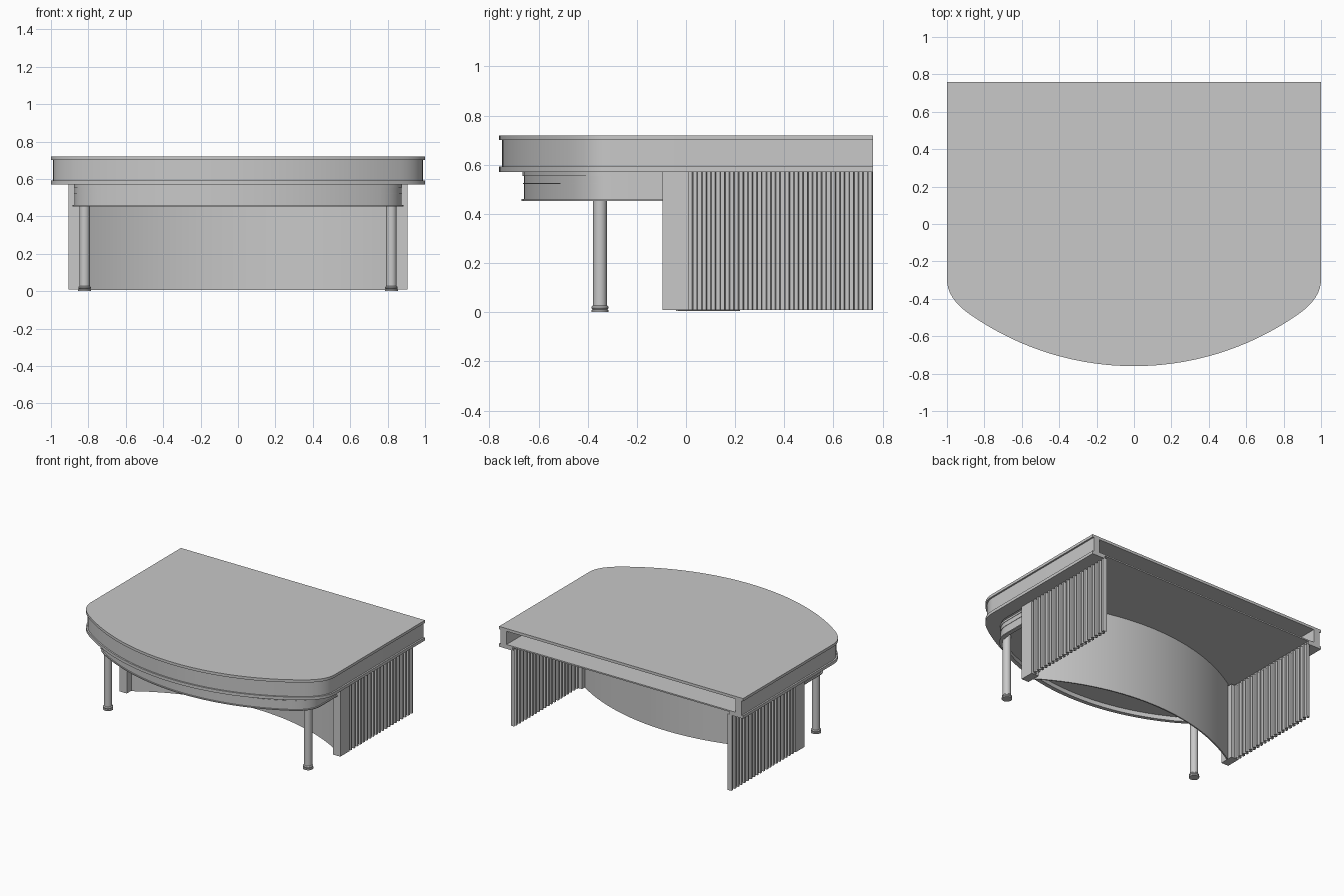
import bpy
import bmesh
import math

cube = bpy.data.objects.get("Cube")
if cube:
    bpy.data.objects.remove(cube, do_unlink=True)

GREY = (0.58, 0.58, 0.58, 1)
grey = bpy.data.materials.new("plain grey")
grey.use_nodes = True
grey.diffuse_color = GREY
grey.node_tree.nodes["Principled BSDF"].inputs["Base Color"].default_value = GREY

BACK = 0.76


def finish(name, bm):
    bmesh.ops.recalc_face_normals(bm, faces=bm.faces)
    mesh = bpy.data.meshes.new(name)
    bm.to_mesh(mesh)
    bm.free()
    mesh.materials.append(grey)
    obj = bpy.data.objects.new(name, mesh)
    bpy.context.collection.objects.link(obj)
    bpy.ops.object.select_all(action="DESELECT")
    obj.select_set(True)
    bpy.context.view_layer.objects.active = obj
    bpy.ops.object.shade_smooth_by_angle(angle=math.radians(30))
    return obj


def bow_outline(w, front, back, radius=1.53, steps=16):
    """Open outline: straight sides, rounded corners and a bowed front."""
    def bow(x):
        return front + radius - math.sqrt(radius ** 2 - x ** 2)
    xe = w - 0.12
    slope = xe / math.sqrt(radius ** 2 - xe ** 2)
    start, ctrl = (xe, bow(xe)), (w, bow(xe) + 0.12 * slope)
    end = (w, ctrl[1] + 0.1)
    half = [(xe * i / steps, bow(xe * i / steps)) for i in range(steps)]
    for i in range(9):
        t = i / 8
        half.append(tuple((1 - t) ** 2 * a + 2 * t * (1 - t) * b + t * t * c
                          for a, b, c in zip(start, ctrl, end)))
    half.append((w, back))
    return [(-x, y) for x, y in reversed(half[1:])] + half


def prism(name, outline, z0, z1):
    bm = bmesh.new()
    face = bm.faces.new([bm.verts.new((x, y, z0)) for x, y in outline])
    res = bmesh.ops.extrude_face_region(bm, geom=[face], use_keep_orig=True)
    verts = [g for g in res["geom"] if isinstance(g, bmesh.types.BMVert)]
    bmesh.ops.translate(bm, verts=verts, vec=(0, 0, z1 - z0))
    return finish(name, bm)


def strip(name, outer, inner, z0, z1):
    """Solid band between two open outlines with the same point count."""
    bm = bmesh.new()
    loops = [[bm.verts.new((*p, z)) for p, z in
              ((o, z0), (o, z1), (i, z1), (i, z0))]
             for o, i in zip(outer, inner)]
    for a, b in zip(loops, loops[1:]):
        for k in range(4):
            n = (k + 1) % 4
            bm.faces.new((a[k], b[k], b[n], a[n]))
    bm.faces.new(loops[0])
    bm.faces.new(loops[-1])
    return finish(name, bm)


def bow_band(name, w, front, back, thick, z0, z1):
    strip(name, bow_outline(w, front, back),
          bow_outline(w - thick, front + thick, back), z0, z1)


def box(name, x0, x1, y0, y1, z0, z1):
    prism(name, [(x0, y0), (x1, y0), (x1, y1), (x0, y1)], z0, z1)


# Canopy: top slab, recessed band, lower lip and ceiling, open at the back
prism("canopy_top", bow_outline(1.0, -0.76, BACK), 0.70, 0.72)
bow_band("canopy_band", 0.988, -0.748, BACK, 0.05, 0.592, 0.70)
bow_band("canopy_lip", 1.0, -0.76, BACK, 0.11, 0.57, 0.592)
prism("canopy_ceiling", bow_outline(0.96, -0.72, BACK), 0.592, 0.602)

# Curved wall, bowed towards the back
N = 32
def wall_arc(offset):
    half, sag = 0.85, 0.25
    r = (half ** 2 + sag ** 2) / (2 * sag)
    pts = []
    for i in range(N + 1):
        x = half * (2 * i / N - 1)
        pts.append((x, 0.22 + offset - r + math.sqrt(r ** 2 - x ** 2)))
    return pts

strip("curved_wall", wall_arc(-0.01), wall_arc(0.0), 0.005, 0.592)

# Fascia under the canopy with mouldings and a recessed soffit
bow_band("fascia", 0.875, -0.66, -0.05, 0.02, 0.46, 0.57)
bow_band("fascia_bottom_trim", 0.884, -0.669, -0.05, 0.03, 0.453, 0.46)
bow_band("fascia_middle_trim", 0.878, -0.663, -0.05, 0.02, 0.521, 0.526)
bow_band("fascia_upper_trim", 0.878, -0.665, -0.05, 0.02, 0.555, 0.57)
prism("soffit", bow_outline(0.86, -0.645, -0.05) + wall_arc(-0.01)[::-1],
      0.485, 0.495)


def column(name, x, y):
    profile = [(0, 0), (0.035, 0), (0.035, 0.009), (0.030, 0.011),
               (0.034, 0.016), (0.034, 0.022), (0.028, 0.028),
               (0.028, 0.49), (0, 0.49)]
    bm = bmesh.new()
    verts = [bm.verts.new((x + r, y, z)) for r, z in profile]
    edges = [bm.edges.new(pair) for pair in zip(verts, verts[1:])]
    bmesh.ops.spin(bm, geom=verts + edges, cent=(x, y, 0), axis=(0, 0, 1),
                   angle=math.tau, steps=24)
    bmesh.ops.remove_doubles(bm, verts=bm.verts, dist=0.0001)
    finish(name, bm)


def fluted_path(side, y0, y1, count, x_out, x_in):
    pitch = (y1 - y0) / count
    pts = []
    for i in range(count):
        y = y0 + i * pitch
        for x, f in ((x_in, 0), (x_in, 0.4), (x_out, 0.5), (x_out, 0.9)):
            pts.append((side * x, y + f * pitch))
    return pts + [(side * x_in, y1)]


# Columns, end piers and fluted side walls
for side, word in ((1, "left"), (-1, "right")):
    column(word + "_column", side * 0.82, -0.35)
    xs = sorted((side * 0.845, side * 0.905))
    box(word + "_pier", *xs, -0.095, 0.01, 0.01, 0.575)
    strip(word + "_fluted_wall",
          fluted_path(side, 0.01, BACK, 20, 0.905, 0.885),
          fluted_path(side, 0.01, BACK, 20, 0.893, 0.873), 0.01, 0.575)
